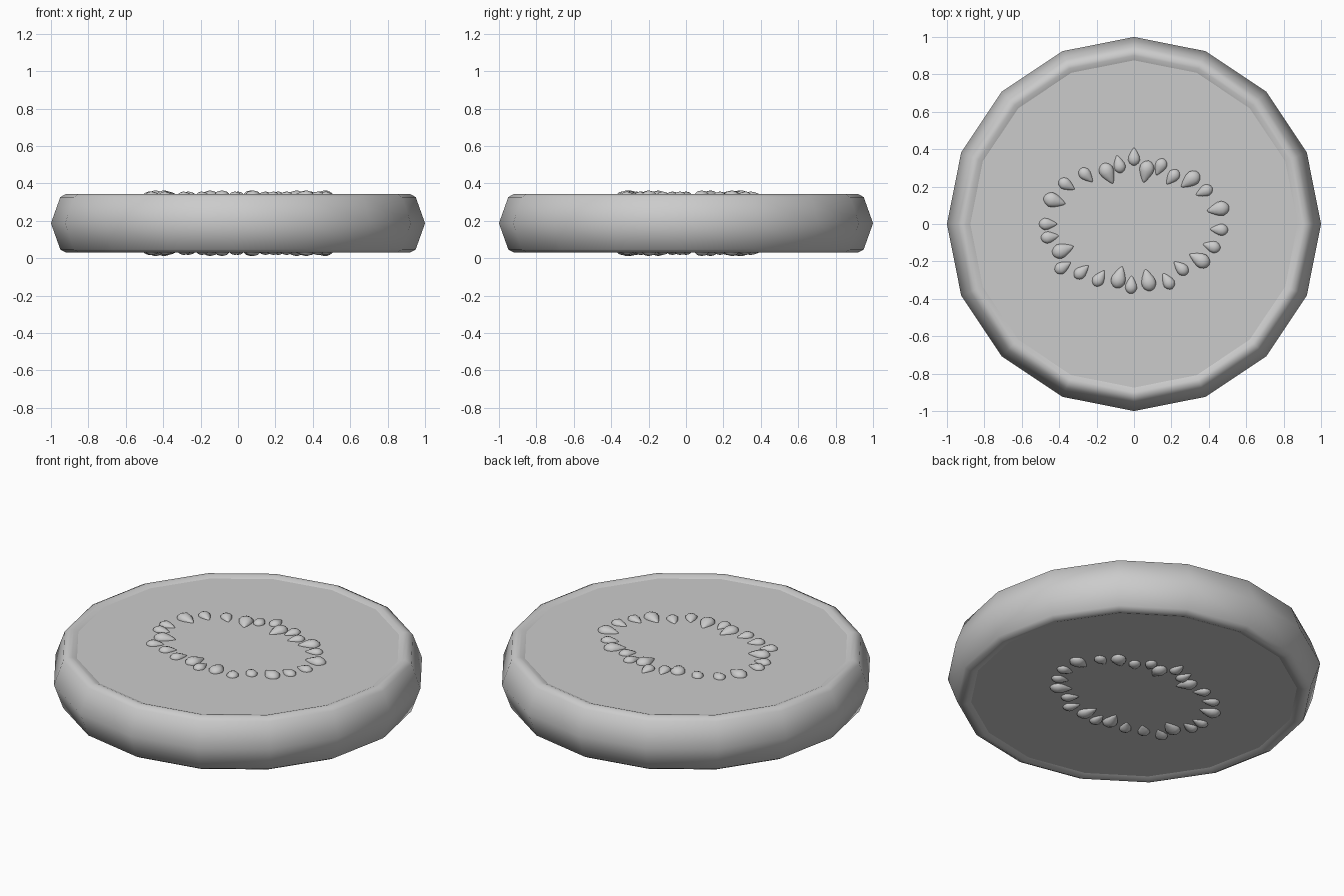
import bpy
import bmesh
import math
from mathutils import Matrix, Vector

cube = bpy.data.objects.get("Cube")
if cube:
    bpy.data.objects.remove(cube)

MID = 0.187      # height of the slice's mirror plane
FACE = 0.146     # distance of each cut face from that plane
SIDES = 16

grey = bpy.data.materials.new("plain grey")
grey.use_nodes = True
colour = (0.6, 0.6, 0.6, 1)
grey.diffuse_color = colour
grey.node_tree.nodes["Principled BSDF"].inputs["Base Color"].default_value = colour


def finish(bm, name):
    bmesh.ops.recalc_face_normals(bm, faces=bm.faces)
    mesh = bpy.data.meshes.new(name)
    bm.to_mesh(mesh)
    bm.free()
    mesh.materials.append(grey)
    obj = bpy.data.objects.new(name, mesh)
    bpy.context.collection.objects.link(obj)
    return obj


# Slice: rounded rind around two slightly sunken flat faces
half = [(0.875, FACE), (0.9, 0.156), (0.92, 0.157), (0.95, 0.14)]
profile = half + [(1.0, 0)] + [(r, -z) for r, z in reversed(half)]
bm = bmesh.new()
rings = []
for r, z in profile:
    angles = [math.tau * i / SIDES for i in range(SIDES)]
    rings.append([bm.verts.new((r * math.cos(a), r * math.sin(a), MID + z)) for a in angles])
for upper, lower in zip(rings, rings[1:]):
    for i in range(SIDES):
        j = (i + 1) % SIDES
        bm.faces.new((upper[i], lower[i], lower[j], upper[j])).smooth = True
for ring in (rings[0], rings[-1]):
    cap = bm.faces.new(ring)
    for edge in cap.edges:
        edge.smooth = False
finish(bm, "slice")

# Seeds: x, y of each drop; the tips point at the centre
big = [(-0.425, 0.125), (-0.14, 0.27), (0.065, 0.28), (0.3, 0.235), (0.45, 0.08),
       (0.35, -0.19), (0.075, -0.3), (-0.08, -0.285), (-0.38, -0.14)]
small = [(-0.36, 0.21), (-0.255, 0.26), (0.14, 0.305), (0.205, 0.25), (0.375, 0.175),
         (0.455, -0.03), (0.415, -0.12), (0.25, -0.235), (0.18, -0.305), (-0.015, -0.325),
         (-0.185, -0.29), (-0.28, -0.255), (-0.38, -0.23), (-0.45, -0.07), (-0.46, 0.0)]
outward = [(0.0, 0.36), (-0.08, 0.32)]


def add_seed(bm, x, y, size, turn, side):
    made = bmesh.ops.create_uvsphere(bm, u_segments=10, v_segments=8, radius=1)["verts"]
    angle = math.atan2(-y, -x) + turn
    place = (Matrix.Translation((x, y, MID + side * FACE))
             @ Matrix.Rotation(angle, 4, "Z")
             @ Matrix.Diagonal((0.06 * size, 0.045 * size, 0.032 * size, 1)))
    for v in made:
        along, across, up = v.co.z, v.co.x, v.co.y
        taper = 1 - 0.5 * max(0, along + 0.3)
        v.co = place @ Vector((along, across * taper, up * taper))


for name, side in (("top_seeds", 1), ("bottom_seeds", -1)):
    bm = bmesh.new()
    for group, size, turn in ((big, 1, 0), (small, 0.8, 0), (outward, 0.8, math.pi)):
        for x, y in group:
            add_seed(bm, x, y, size, turn, side)
    for face in bm.faces:
        face.smooth = True
    finish(bm, name)
